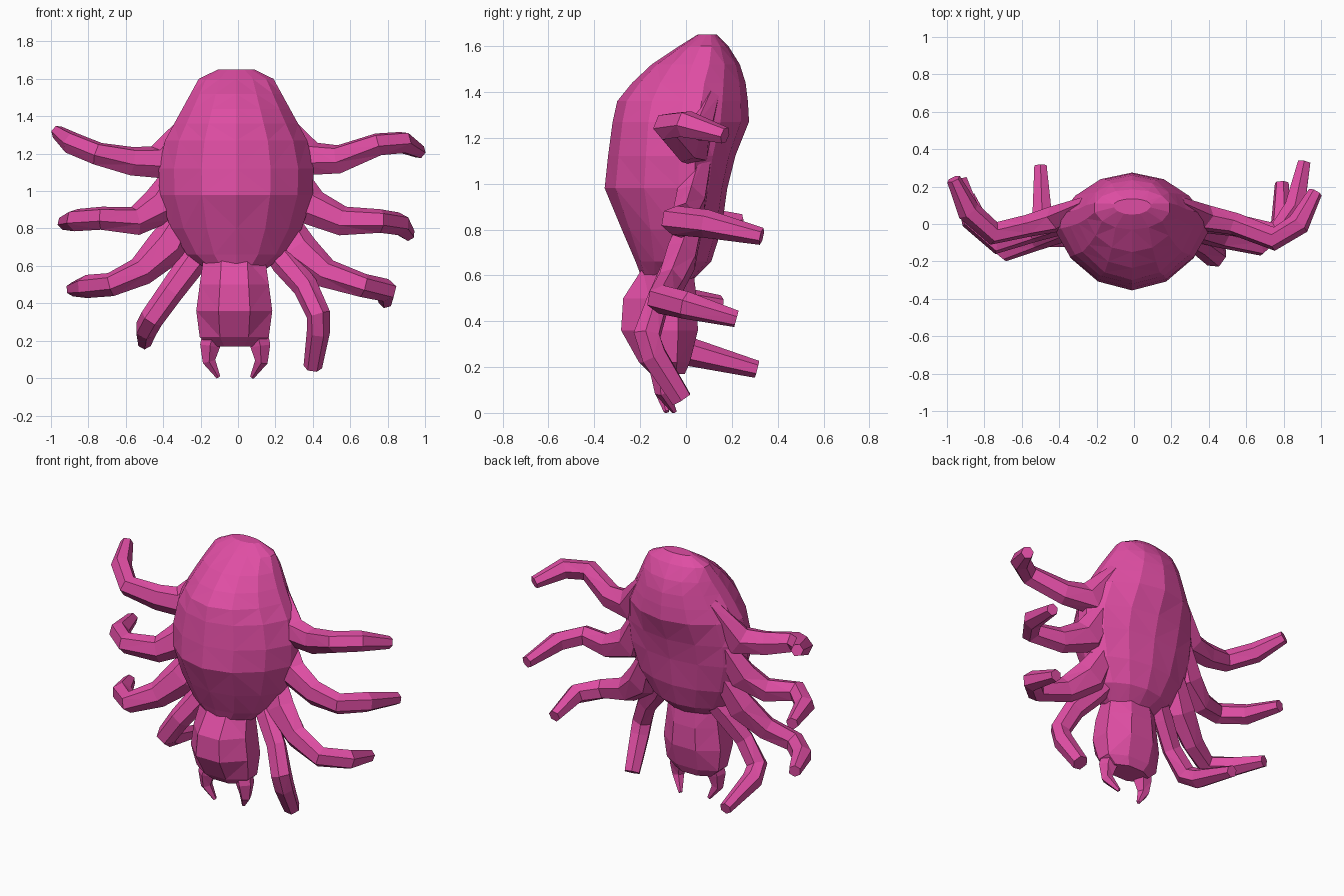
import bpy, bmesh, math
from mathutils import Vector

pink = bpy.data.materials.new("magenta pink")
pink.diffuse_color = (0.74, 0.075, 0.37, 1)


def loft(name, rings):
    """Skin a closed solid over rings with equal point counts, flat shaded."""
    bm = bmesh.new()
    vs = [[bm.verts.new(p) for p in ring] for ring in rings]
    n = len(vs[0])
    for a, b in zip(vs, vs[1:]):
        for i in range(n):
            j = (i + 1) % n
            bm.faces.new((a[i], a[j], b[j], b[i]))
    bm.faces.new(vs[0])
    bm.faces.new(vs[-1])
    bmesh.ops.recalc_face_normals(bm, faces=bm.faces)
    bmesh.ops.triangulate(bm, faces=bm.faces)
    me = bpy.data.meshes.new(name)
    bm.to_mesh(me)
    bm.free()
    me.materials.append(pink)
    ob = bpy.data.objects.new(name, me)
    bpy.context.collection.objects.link(ob)
    return ob


def section(z, half, front, back, side, p_front, p_back, n, cx, twist=0.0):
    """Egg-shaped slice: separate front and back depth and fullness."""
    ring = []
    for i in range(n):
        a = 2 * math.pi * (i + twist) / n
        c, s = math.cos(a), math.sin(a)
        y = side + ((back - side) * s ** p_back if s > 0 else (front - side) * (-s) ** p_front)
        ring.append((cx + half * c, y, z))
    return ring


def tube(name, points, radii, sides=6, squash=(1, 1, 1, 1, 1, 1)):
    """Low-poly limb along a path; squash flattens the rings in y."""
    pts = [Vector(p) for p in points]
    rings, up, last = [], Vector((0, 1, 0)), None
    for i, p in enumerate(pts):
        t = (pts[min(i + 1, len(pts) - 1)] - pts[max(i - 1, 0)]).normalized()
        if last is not None:
            up = last.rotation_difference(t) @ up
        up = (up - t * up.dot(t)).normalized()
        side = t.cross(up)
        last = t
        ring = []
        for k in range(sides):
            a = 2 * math.pi * (k + 0.5) / sides
            d = radii[i] * (up * math.cos(a) + side * math.sin(a))
            d.y *= squash[i]
            ring.append(p + d)
        rings.append(ring)
    return loft(name, rings)


# Swollen abdomen: z, half width, front y, back y, side ridge y, front and back fullness
body = [(0.58, 0.16, -0.19, 0.03, -0.06, 1.1, 1.1), (0.66, 0.27, -0.22, 0.11, -0.03, 1.2, 1.4),
        (0.80, 0.36, -0.28, 0.155, 0.0, 1.25, 1.5), (0.98, 0.42, -0.355, 0.18, 0.02, 1.3, 1.5),
        (1.12, 0.425, -0.34, 0.215, 0.02, 1.3, 1.5), (1.27, 0.39, -0.32, 0.275, 0.03, 1.25, 1.5),
        (1.36, 0.34, -0.30, 0.27, 0.04, 1.25, 1.4), (1.44, 0.295, -0.235, 0.26, 0.05, 1.2, 1.3),
        (1.52, 0.25, -0.15, 0.235, 0.07, 1.1, 1.1), (1.60, 0.205, -0.03, 0.185, 0.09, 1, 1),
        (1.65, 0.10, 0.05, 0.135, 0.10, 1, 1)]
loft("abdomen", [section(*r, 14, -0.01, twist=0.5) for r in body])

# Head block
head = [(0.17, 0.14, -0.16, 0.00, -0.07, 1, 1), (0.22, 0.20, -0.215, 0.025, -0.08, 1, 1),
        (0.36, 0.22, -0.30, 0.065, -0.08, 1, 1.2), (0.50, 0.20, -0.29, 0.06, -0.08, 1, 1.2),
        (0.63, 0.18, -0.20, 0.04, -0.07, 1, 1.2)]
loft("head", [section(*r, 8, -0.02, twist=0.5) for r in head])

# Curved pincers
for label, s, y in (("left", -1, -0.085), ("right", 1, -0.05)):
    c = -0.015
    tube(label + "_pincer",
         [(c + s * 0.115, -0.09, 0.25), (c + s * 0.135, -0.10, 0.17),
          (c + s * 0.14, -0.10, 0.09), (c + s * 0.09, y, 0.005)],
         [0.06, 0.056, 0.036, 0.012], 5)

# Legs: rooted in the back, out past the body edge, then hooked backwards
radii = [0.05, 0.11, 0.08, 0.064, 0.062, 0.038]
flat = [0.8, 0.65, 0.75, 1, 1, 1]
legs = {
    "right_leg_1": [(0.23, 0.11, 1.38), (0.36, 0.035, 1.17), (0.54, 0.0, 1.17),
                    (0.75, -0.08, 1.25), (0.88, 0.0, 1.26), (0.97, 0.17, 1.21)],
    "right_leg_2": [(0.24, 0.09, 1.20), (0.37, 0.02, 0.92), (0.56, -0.01, 0.84),
                    (0.76, -0.05, 0.84), (0.86, 0.09, 0.825), (0.91, 0.33, 0.77)],
    "right_leg_3": [(0.20, 0.06, 0.95), (0.32, -0.02, 0.68), (0.47, -0.07, 0.56),
                    (0.67, -0.11, 0.495), (0.79, 0.0, 0.47), (0.79, 0.22, 0.41)],
    "right_leg_4": [(0.12, 0.03, 0.78), (0.25, -0.06, 0.62), (0.36, -0.12, 0.49),
                    (0.43, -0.17, 0.34), (0.43, -0.14, 0.25), (0.40, -0.02, 0.06)],
    "left_leg_1": [(-0.25, 0.11, 1.38), (-0.40, 0.03, 1.15), (-0.57, -0.01, 1.16),
                   (-0.75, -0.05, 1.20), (-0.885, 0.07, 1.255), (-0.965, 0.24, 1.315)],
    "left_leg_2": [(-0.26, 0.09, 1.20), (-0.41, 0.01, 0.92), (-0.55, -0.04, 0.84),
                   (-0.73, -0.10, 0.855), (-0.865, 0.02, 0.845), (-0.93, 0.24, 0.83)],
    "left_leg_3": [(-0.23, 0.06, 0.98), (-0.38, -0.02, 0.70), (-0.52, -0.08, 0.57),
                   (-0.68, -0.14, 0.50), (-0.81, -0.03, 0.49), (-0.885, 0.15, 0.475)],
    "left_leg_4": [(-0.12, 0.04, 0.78), (-0.25, -0.03, 0.61), (-0.36, -0.08, 0.46),
                   (-0.46, -0.07, 0.32), (-0.49, 0.02, 0.265), (-0.50, 0.31, 0.19)],
}
for name, path in legs.items():
    r = list(radii)
    if name.endswith("4"):
        r[1], r[2] = 0.075, 0.068
    if name == "right_leg_4":
        r[5] = 0.05
    tube(name, path, r, squash=flat)
